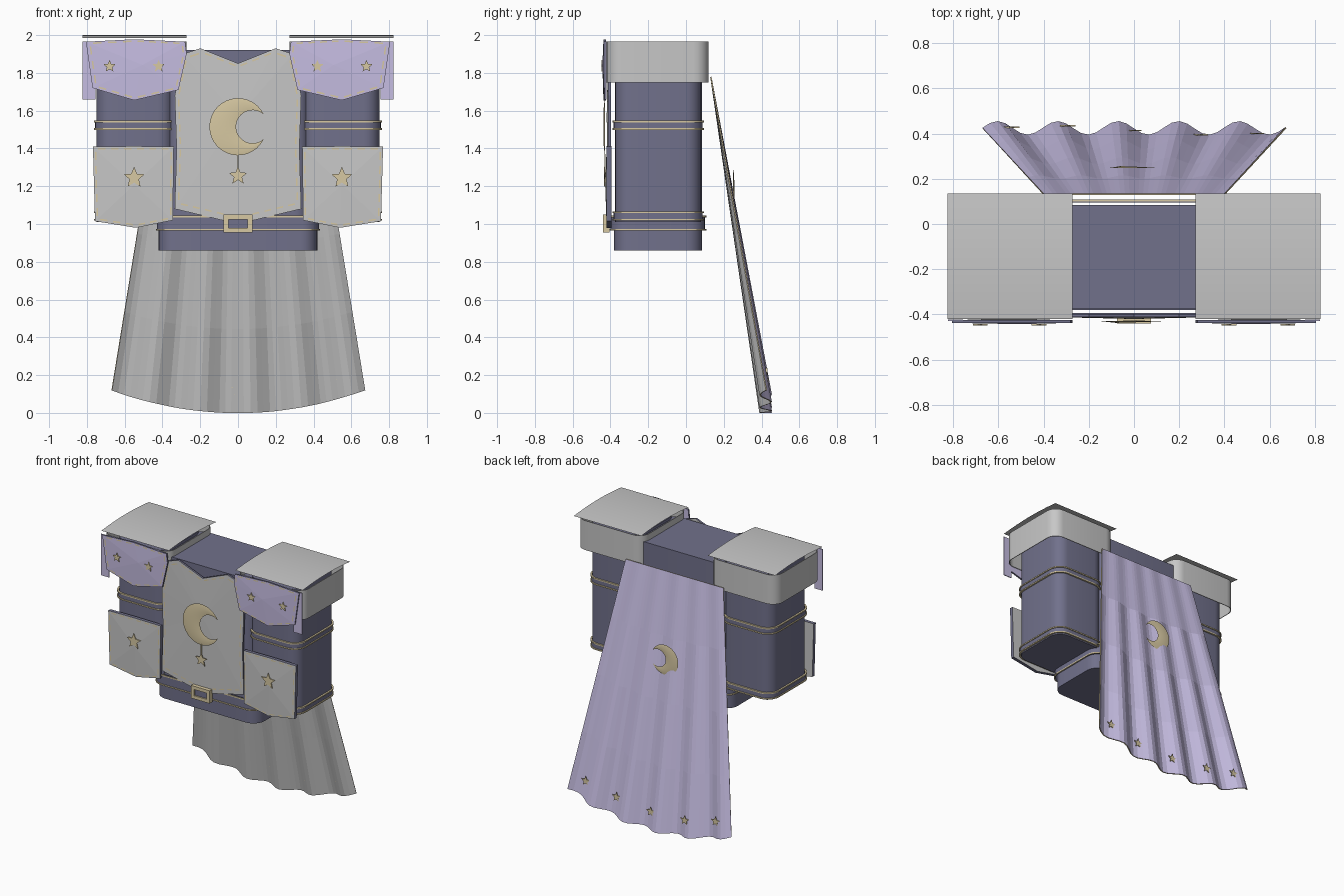
import bpy, bmesh, math
from mathutils import Vector

if "Cube" in bpy.data.objects:
    bpy.data.objects.remove(bpy.data.objects["Cube"])


def material(name, rgb):
    m = bpy.data.materials.new(name)
    m.diffuse_color = (*rgb, 1)
    m.use_nodes = True
    m.node_tree.nodes["Principled BSDF"].inputs["Base Color"].default_value = m.diffuse_color
    return m


GREY = material("grey cloth", (0.57, 0.57, 0.57))
LILAC = material("lilac cloth", (0.565, 0.51, 0.76))
PURPLE = material("dusk purple", (0.165, 0.165, 0.26))
GOLD = material("pale gold", (0.68, 0.58, 0.36))


def finish(bm, name, mats, smooth=False, recalc=True):
    if recalc:
        bmesh.ops.recalc_face_normals(bm, faces=bm.faces[:])
    me = bpy.data.meshes.new(name)
    bm.to_mesh(me)
    bm.free()
    ob = bpy.data.objects.new(name, me)
    bpy.context.collection.objects.link(ob)
    for m in mats:
        me.materials.append(m)
    if smooth:
        bpy.ops.object.select_all(action='DESELECT')
        ob.select_set(True)
        bpy.context.view_layer.objects.active = ob
        bpy.ops.object.shade_smooth_by_angle(angle=math.radians(35))
    return ob


def rounded_box(name, mat, x0, x1, y0, y1, z0, z1, r=0.08, wall=0.0):
    """Upright prism with rounded corners; a wall thickness makes it an open ring."""
    corners = [(x1 - r, y1 - r, 0), (x0 + r, y1 - r, 90),
               (x0 + r, y0 + r, 180), (x1 - r, y0 + r, 270)]

    def loop(z, inset):
        out = []
        for cx, cy, a0 in corners:
            for i in range(7):
                a = math.radians(a0 + i * 15)
                q = r - inset
                out.append(bm.verts.new((cx + q * math.cos(a), cy + q * math.sin(a), z)))
        return out

    bm = bmesh.new()
    loops = [loop(z0, 0), loop(z1, 0)]
    if wall:
        loops += [loop(z1, wall), loop(z0, wall)]
        loops.append(loops[0])
    else:
        bm.faces.new(loops[0][::-1])
        bm.faces.new(loops[1])
    n = len(loops[0])
    for a, b in zip(loops, loops[1:]):
        for i in range(n):
            j = (i + 1) % n
            bm.faces.new((a[i], a[j], b[j], b[i]))
    return finish(bm, name, [mat], True)


def box(name, mat, x0, x1, y0, y1, z0, z1):
    bm = bmesh.new()
    bmesh.ops.create_cube(bm, size=1)
    for v in bm.verts:
        v.co = ((x0 + x1) / 2 + v.co.x * (x1 - x0), (y0 + y1) / 2 + v.co.y * (y1 - y0),
                (z0 + z1) / 2 + v.co.z * (z1 - z0))
    return finish(bm, name, [mat])


def panel(name, mat, pts, y, thick=0.015, bulge=0.008):
    """Cloth plate with a slightly raised middle and purple edge."""
    bm = bmesh.new()
    n = len(pts)
    front = [bm.verts.new((x, y, z)) for x, z in pts]
    back = [bm.verts.new((x, y + thick, z)) for x, z in pts]
    mid = bm.verts.new((sum(p[0] for p in pts) / n, y - bulge, sum(p[1] for p in pts) / n))
    bm.faces.new(back)
    for i in range(n):
        j = (i + 1) % n
        bm.faces.new((front[i], front[j], mid))
        bm.faces.new((front[i], front[j], back[j], back[i])).material_index = 1
    return finish(bm, name, [mat, PURPLE])


def stitches(name, pts, y, scale=0.93):
    """Row of short dashes following an outline pulled inwards."""
    c = sum((Vector(p) for p in pts), Vector((0, 0))) / len(pts)
    ins = [c + (Vector(p) - c) * scale for p in pts]
    bm = bmesh.new()
    for i, a in enumerate(ins):
        b = ins[(i + 1) % len(ins)]
        count = max(1, round((b - a).length / 0.07))
        d = (b - a) / count
        side = Vector((-d.y, d.x)).normalized() * 0.004
        for k in range(count):
            p, q = a + d * (k + 0.22), a + d * (k + 0.78)
            bm.faces.new([bm.verts.new((w.x, y, w.y))
                          for w in (p + side, p - side, q - side, q + side)])
    for f in bm.faces:
        f.normal_update()
        if f.normal.y > 0:
            f.normal_flip()
    return finish(bm, name, [GOLD], recalc=False)


def star(name, x, y, z, r, facing=-1):
    """Flat five-pointed star plate."""
    bm = bmesh.new()
    rings = [[], []]
    for k in (0, 1):
        for i in range(10):
            a = math.pi / 2 + i * math.pi / 5
            q = r if i % 2 == 0 else r * 0.45
            rings[k].append(bm.verts.new((x + q * math.cos(a), y + facing * 0.006 * k,
                                          z + q * math.sin(a))))
    bm.faces.new(rings[0])
    bm.faces.new(rings[1])
    for i in range(10):
        j = (i + 1) % 10
        bm.faces.new((rings[0][i], rings[0][j], rings[1][j], rings[1][i]))
    return finish(bm, name, [GOLD])


def moon(name, y, z, s, facing=-1):
    """Crescent with a low ridge along its middle."""
    bm = bmesh.new()
    outer, inner, ridge = [], [], []
    n = 28
    for i in range(n + 1):
        t = i / n
        a = math.radians(27 + 306 * t)
        b = math.radians(50 + 260 * t)
        o = Vector((0.147 * math.cos(a), 0.147 * math.sin(a)))
        p = Vector((0.075 + 0.085 * math.cos(b), 0.085 * math.sin(b)))
        m = (o + p) / 2
        h = 0.008 * math.sin(math.pi * t)
        outer.append(bm.verts.new((o.x * s, y, z + o.y * s)))
        inner.append(bm.verts.new((p.x * s, y, z + p.y * s)))
        ridge.append(bm.verts.new((m.x * s, y + facing * h, z + m.y * s)))
    for i in range(n):
        for u, v in ((outer, ridge), (ridge, inner), (inner, outer)):
            bm.faces.new((u[i], u[i + 1], v[i + 1], v[i]))
    return finish(bm, name, [GOLD], True)


# Torso, skirt and belt
rounded_box("torso", PURPLE, -0.38, 0.38, -0.375, 0.085, 0.95, 1.92)
rounded_box("skirt", PURPLE, -0.42, 0.42, -0.38, 0.085, 0.86, 1.0, 0.09)
rounded_box("belt", PURPLE, -0.43, 0.43, -0.40, 0.10, 0.965, 1.045, 0.09, 0.006)
for z in (0.965, 1.035):
    rounded_box("belt_trim", GOLD, -0.434, 0.434, -0.405, 0.108, z, z + 0.009, 0.09, 0.01)

# Belt buckle
for z in (0.955, 1.025):
    box("buckle_bar", GOLD, -0.076, 0.076, -0.44, -0.405, z, z + 0.024)
for x in (-0.076, 0.05):
    box("buckle_side", GOLD, x, x + 0.026, -0.44, -0.405, 0.955, 1.049)
box("buckle_centre", PURPLE, -0.055, 0.055, -0.43, -0.405, 0.97, 1.04)

# Chest panel with crescent and hanging star
half = [(0.2, 1.93), (0.29, 1.9), (0.335, 1.68), (0.325, 1.4), (0.335, 1.08)]
chest = [(0, 1.85)] + half + [(0, 1.0)] + [(-x, z) for x, z in reversed(half)]
panel("chest_panel", GREY, chest, -0.412)
stitches("chest_stitches", chest, -0.4155, 0.94)
moon("chest_moon", -0.429, 1.515, 1.03)
box("pendant_cord", GOLD, -0.003, 0.003, -0.432, -0.426, 1.30, 1.37)
star("pendant_star", 0, -0.427, 1.255, 0.05)

for s in (-1, 1):
    def span(a, b):
        return sorted((s * a, s * b))

    # Sleeve with double bands
    rounded_box("sleeve", PURPLE, *span(0.34, 0.75), -0.375, 0.08, 1.01, 1.94, 0.085)
    for z in (1.02, 1.50):
        rounded_box("sleeve_band", PURPLE, *span(0.333, 0.757), -0.383, 0.088,
                    z, z + 0.045, 0.09, 0.006)
        for dz in (-0.002, 0.038):
            rounded_box("sleeve_trim", GOLD, *span(0.327, 0.763), -0.389, 0.094,
                        z + dz, z + dz + 0.009, 0.095, 0.012)

    # Lower pocket panel
    pocket = [(s * x, z) for x, z in ((0.34, 1.41), (0.55, 1.412), (0.768, 1.41),
                                      (0.757, 1.015), (0.54, 0.98), (0.345, 1.02))]
    panel("pocket_panel", GREY, pocket, -0.42, 0.025)
    stitches("pocket_stitches", pocket, -0.4235, 0.94)
    star("pocket_star", s * 0.55, -0.429, 1.245, 0.058)

    # Shoulder ring, open above and below
    rounded_box("shoulder_ring", GREY, *span(0.272, 0.82), -0.42, 0.12, 1.75, 1.967,
                0.08, 0.005)

    # Shoulder front flap
    flap = [(s * x, z) for x, z in ((0.28, 1.965), (0.55, 1.978), (0.805, 1.965),
                                    (0.77, 1.72), (0.55, 1.655), (0.315, 1.71), (0.272, 1.9))]
    panel("shoulder_flap", LILAC, flap, -0.437, 0.013, 0.006)
    stitches("flap_stitches", flap, -0.441, 0.93)
    x0, x1 = span(0.755, 0.822)
    box("flap_side", LILAC, x0, x1, -0.428, -0.422, 1.66, 1.965)
    for x in (0.42, 0.68):
        star("shoulder_star", s * x, -0.442, 1.835, 0.034)

    # Gently arched shoulder top
    bm = bmesh.new()
    rows = []
    for i in range(13):
        t = i / 12
        z = 1.985 + 0.015 * (1 - (2 * t - 1) ** 2)
        rows.append([bm.verts.new((x, -0.42 + 0.555 * t, z)) for x in span(0.272, 0.824)])
    for a, b in zip(rows, rows[1:]):
        bm.faces.new((a[0], a[1], b[1], b[0]))
    finish(bm, "shoulder_top", [GREY], True, False)


def cape_point(u, t):
    """u runs across (-1..1), t runs from the top edge to the hem."""
    x = u * (0.40 + 0.27 * t)
    wave = 0.03 * math.cos(2 * math.pi * (u * 0.67 + 0.07) / 0.267)
    return (x, 0.135 + t * (0.29 + wave), 1.78 * (1 - t) + 0.12 * u * u * t)


# Pleated cape: lilac outside, grey lining, gold rim
bm = bmesh.new()
grid = [[bm.verts.new(cape_point(i / 20 - 1, j / 4)) for i in range(41)] for j in range(5)]
for a, b in zip(grid, grid[1:]):
    for i in range(40):
        f = bm.faces.new((a[i], a[i + 1], b[i + 1], b[i]))
        f.normal_update()
        if f.normal.y < 0:
            f.normal_flip()
cape = finish(bm, "cape", [LILAC, GREY, GOLD], False, False)
mod = cape.modifiers.new("lining", 'SOLIDIFY')
mod.thickness = 0.007
mod.offset = -1
mod.material_offset = 1
mod.material_offset_rim = 2

# Cape ornaments
moon("cape_moon", 0.248, 1.185, 0.75, 1)
for u in (-0.83, -0.45, 0, 0.45, 0.83):
    x, y, z = cape_point(u, 0.93)
    star("cape_star", x, y + 0.008, z, 0.036, 1)
